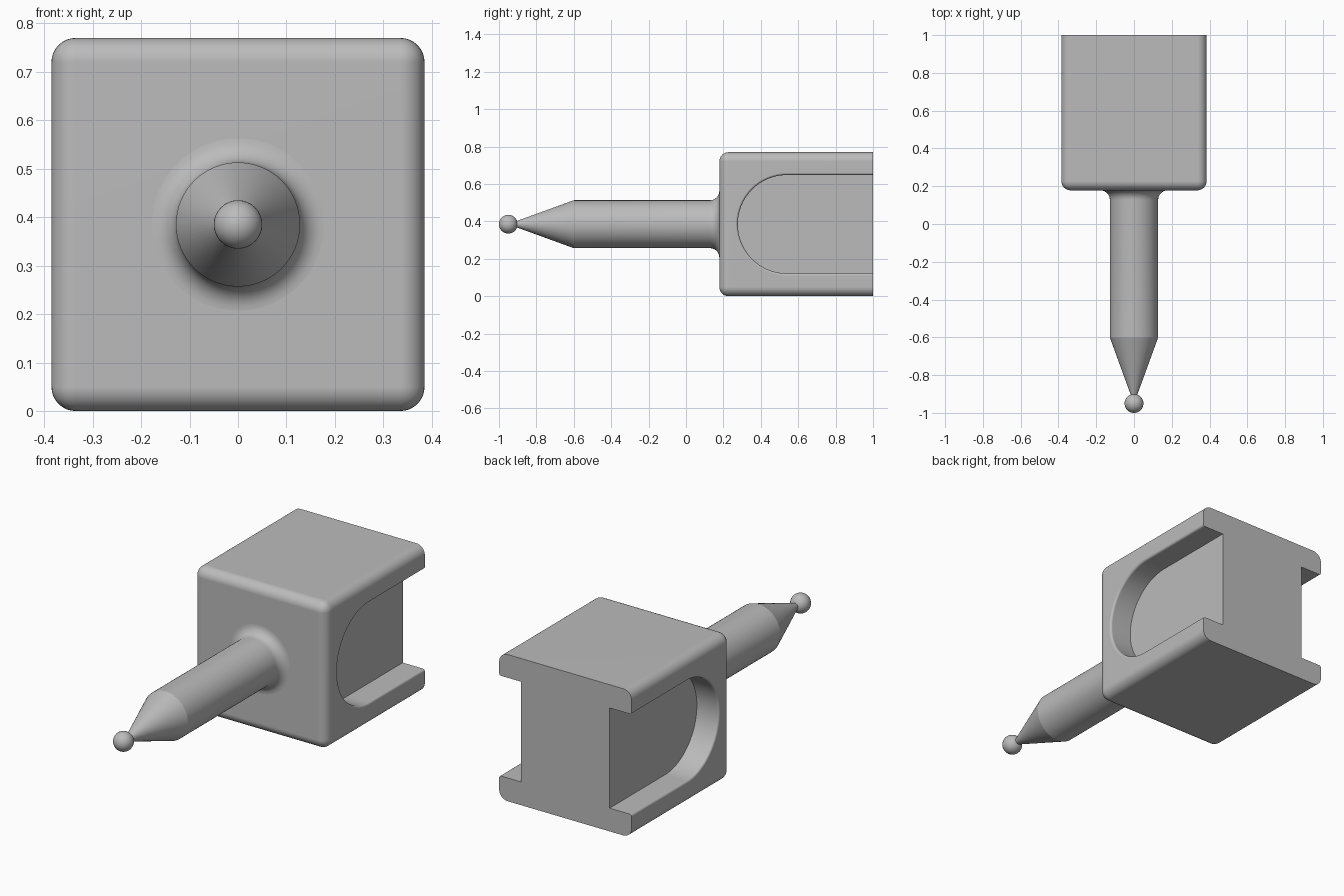
import bpy
import bmesh
from math import cos, sin, pi, radians
from mathutils import Matrix

if "Cube" in bpy.data.objects:
    bpy.data.objects.remove(bpy.data.objects["Cube"])

HALF = 0.385           # half width of the square body, also the axis height
FRONT, BACK = 0.178, 1.0
FILLET = 0.05
WEB = 0.257            # half thickness left between the side slots

grey = bpy.data.materials.new("plain grey")
grey.use_nodes = True
colour = (0.5, 0.5, 0.5, 1)
grey.diffuse_color = colour
grey.node_tree.nodes["Principled BSDF"].inputs["Base Color"].default_value = colour


def add_object(name, bm):
    bmesh.ops.recalc_face_normals(bm, faces=bm.faces[:])
    mesh = bpy.data.meshes.new(name)
    bm.to_mesh(mesh)
    bm.free()
    mesh.materials.append(grey)
    obj = bpy.data.objects.new(name, mesh)
    bpy.context.collection.objects.link(obj)
    return obj


def activate(obj):
    bpy.ops.object.select_all(action='DESELECT')
    obj.select_set(True)
    bpy.context.view_layer.objects.active = obj


def smooth(obj):
    activate(obj)
    bpy.ops.object.shade_smooth_by_angle(angle=radians(30))


def loft(bm, rings):
    """Skin closed rings of points in order and cap both ends."""
    loops = [[bm.verts.new(p) for p in ring] for ring in rings]
    for a, b in zip(loops, loops[1:]):
        for i in range(len(a)):
            j = (i + 1) % len(a)
            bm.faces.new((a[i], a[j], b[j], b[i]))
    bm.faces.new(loops[0])
    bm.faces.new(loops[-1])


# Body: block rounded everywhere except around its flat back
bm = bmesh.new()
size = Matrix.Diagonal((2 * HALF, BACK - FRONT, 2 * HALF, 1))
bmesh.ops.create_cube(bm, size=1, matrix=Matrix.Translation((0, (FRONT + BACK) / 2, HALF)) @ size)
rounded = [e for e in bm.edges if any(v.co.y < BACK - 0.1 for v in e.verts)]
bmesh.ops.bevel(bm, geom=rounded, offset=FILLET, segments=8, profile=0.5, affect='EDGES')
body = add_object("body", bm)


# Side slots: round-ended channels with a softened rim, open at the back
def slot_ring(x, r):
    arc = [pi / 2 + pi * i / 48 for i in range(49)]
    ring = [(x, 0.54 + r * cos(a), HALF + r * sin(a)) for a in arc]
    return ring + [(x, BACK + 0.1, HALF - r), (x, BACK + 0.1, HALF + r)]


rim, radius = 0.012, 0.263
for side, label in ((1, "left"), (-1, "right")):
    rings = [slot_ring(side * WEB, radius)]
    for i in range(5):
        a = pi / 2 * i / 4
        rings.append(slot_ring(side * (HALF - rim + rim * sin(a)), radius + rim * (1 - cos(a))))
    rings.append(slot_ring(side * (HALF + 0.1), radius + rim))
    bm = bmesh.new()
    loft(bm, rings)
    cutter = add_object(label + "_slot_cutter", bm)
    cutter.hide_render = True
    cut = body.modifiers.new("slot", 'BOOLEAN')
    cut.operation = 'DIFFERENCE'
    cut.solver = 'EXACT'
    cut.object = cutter
    activate(body)
    bpy.ops.object.modifier_apply(modifier=cut.name)
    bpy.data.objects.remove(cutter)
smooth(body)
weighted = body.modifiers.new("flat face shading", 'WEIGHTED_NORMAL')
weighted.keep_sharp = True

# Shaft: cone tip, straight barrel and flared fillet where it meets the body
R = 0.128
profile = [(-0.93, 0.008), (-0.6, R), (FRONT - FILLET, R)]
for i in range(1, 9):
    a = pi / 2 * i / 8
    profile.append((FRONT - FILLET + FILLET * sin(a), R + FILLET * (1 - cos(a))))
profile.append((FRONT + 0.03, R + FILLET))
turn = [2 * pi * i / 64 for i in range(64)]
bm = bmesh.new()
loft(bm, [[(r * cos(a), y, HALF + r * sin(a)) for a in turn] for y, r in profile])
shaft = add_object("shaft", bm)
smooth(shaft)
# Keep the crease between cone and barrel crisp
for edge in shaft.data.edges:
    if all(abs(shaft.data.vertices[v].co.y + 0.6) < 0.001 for v in edge.vertices):
        edge.use_edge_sharp = True

# Ball at the tip
bm = bmesh.new()
spin = Matrix.Translation((0, -0.95, HALF)) @ Matrix.Rotation(pi / 2, 4, 'X')
bmesh.ops.create_uvsphere(bm, u_segments=32, v_segments=20, radius=0.05, matrix=spin)
smooth(add_object("tip_ball", bm))
